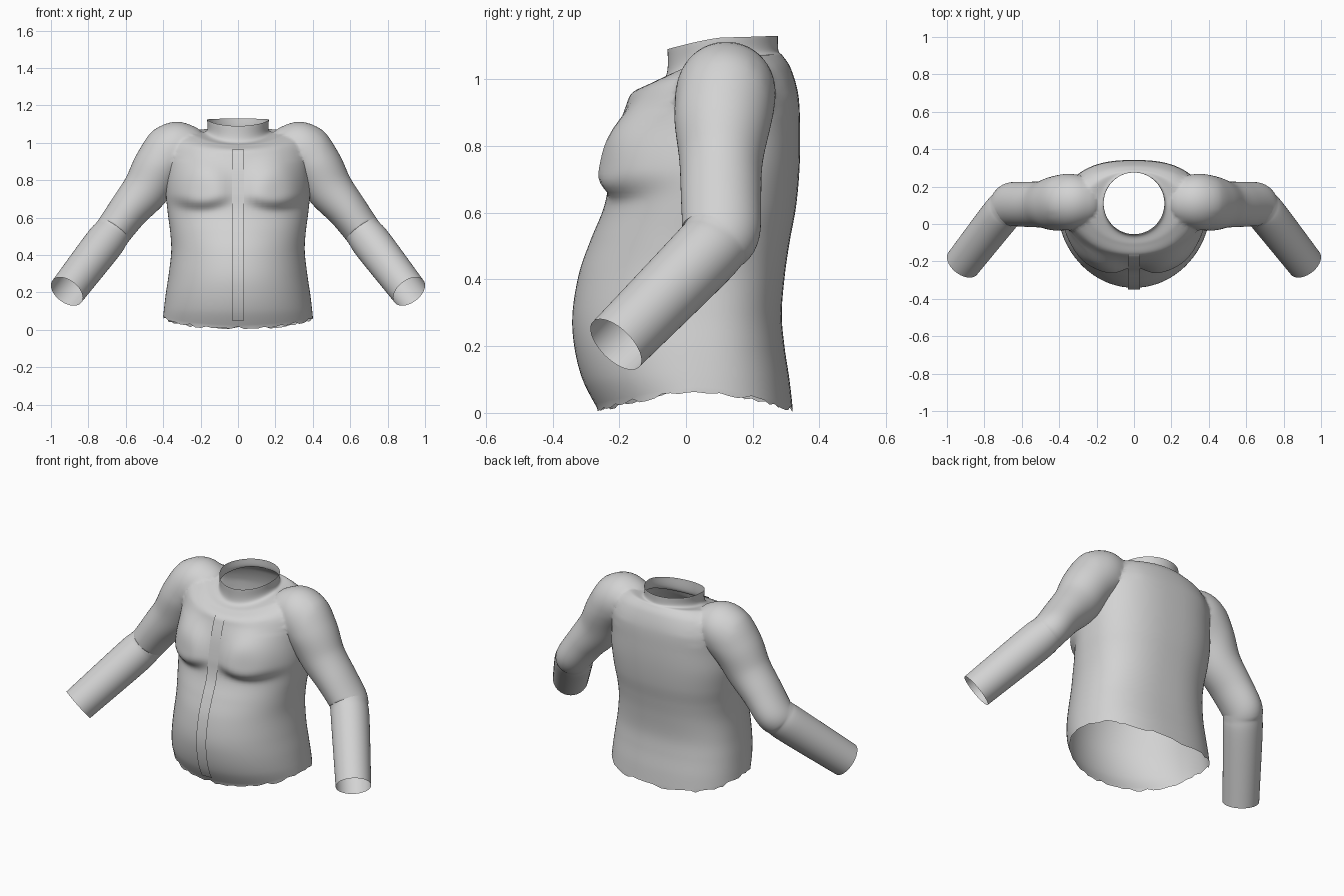
import bpy
import bmesh
import math
import random
from mathutils import Vector

random.seed(4)
cube = bpy.data.objects.get("Cube")
if cube:
    bpy.data.objects.remove(cube, do_unlink=True)

SIDES = 72
GREY = (0.65, 0.65, 0.65, 1)
fabric = bpy.data.materials.new("grey_fabric")
fabric.use_nodes = True
fabric.diffuse_color = GREY
fabric.node_tree.nodes["Principled BSDF"].inputs["Base Color"].default_value = GREY


def resample(rows, steps):
    """Smooth curve through rows of numbers."""
    out = []
    last = len(rows) - 1
    for i in range(last):
        quad = [rows[max(i - 1, 0)], rows[i], rows[i + 1], rows[min(i + 2, last)]]
        for s in range(steps):
            t = s / steps
            out.append([b + t * ((c - a) + t * ((2 * a - 5 * b + 4 * c - d)
                        + t * (3 * b - a - 3 * c + d))) / 2 for a, b, c, d in zip(*quad)])
    out.append(list(rows[-1]))
    return out


def activate(obj):
    bpy.ops.object.select_all(action="DESELECT")
    obj.select_set(True)
    bpy.context.view_layer.objects.active = obj


def new_object(bm, name):
    mesh = bpy.data.meshes.new(name)
    bm.to_mesh(mesh)
    bm.free()
    mesh.materials.append(fabric)
    obj = bpy.data.objects.new(name, mesh)
    bpy.context.scene.collection.objects.link(obj)
    return obj


def middle(ring):
    return sum(ring, Vector()) / len(ring)


def loft(rings, name):
    """Closed solid through rings of points, with fan caps."""
    bm = bmesh.new()
    loops = [[bm.verts.new(p) for p in ring] for ring in rings]
    for low, high in zip(loops, loops[1:]):
        for k in range(SIDES):
            n = (k + 1) % SIDES
            bm.faces.new((low[k], low[n], high[n], high[k]))
    for loop, ring in ((loops[0], rings[0]), (loops[-1], rings[-1])):
        hub = bm.verts.new(middle(ring))
        for k in range(SIDES):
            bm.faces.new((hub, loop[k], loop[(k + 1) % SIDES]))
    bmesh.ops.recalc_face_normals(bm, faces=bm.faces)
    return new_object(bm, name)


def power(value, exponent):
    return math.copysign(abs(value) ** exponent, value)


def chest(x, z):
    """Forward swell of the chest."""
    dz = z - 0.73
    q = ((abs(x) - 0.2) / 0.15) ** 2 + (dz / (0.17 if dz > 0 else 0.075)) ** 2
    return 0.055 * math.exp(-q * q)


def torso_ring(row):
    zf, zs, zb, half, front, back, mid = row
    round_off = 2 + 0.5 * min(max((1.07 - zb) / 0.12, 0), 1)
    ring = []
    for k in range(SIDES):
        a = math.tau * k / SIDES
        c, s = math.cos(a), math.sin(a)
        n = round_off if s > 0 else 2
        x = half * power(c, 2 / n)
        y = mid + abs(power(s, 2 / n)) * ((back if s > 0 else front) - mid)
        z = zs + ((zb if s > 0 else zf) - zs) * abs(s) ** 1.3
        if s < 0:
            y -= chest(x, z) * min(1, -3 * s)
        ring.append(Vector((x, y, z)))
    return ring


# Torso and collar: height at front, side, back; half width; front, back, middle y
torso_rows = [
    (.012, .07, .012, .4, -.265, .32, .03),
    (.1, .12, .1, .395, -.31, .31, .03),
    (.2, .2, .2, .385, -.335, .295, .03),
    (.3, .3, .3, .37, -.34, .287, .03),
    (.42, .42, .42, .357, -.32, .297, .03),
    (.52, .52, .52, .362, -.285, .312, .03),
    (.62, .62, .62, .375, -.245, .33, .04),
    (.73, .73, .73, .385, -.225, .34, .05),
    (.84, .84, .84, .38, -.205, .342, .06),
    (.92, .94, .95, .375, -.18, .337, .08),
    (.96, 1.03, 1.03, .345, -.16, .315, .1),
    (.985, 1.07, 1.07, .27, -.11, .29, .11),
    (1.01, 1.06, 1.085, .172, -.06, .277, .11),
    (1.09, 1.125, 1.13, .165, -.055, .275, .11),
]
torso_rings = [torso_ring(row) for row in resample(torso_rows, 8)]
for point in torso_rings[0]:
    point.z += random.uniform(-0.012, 0.006)
jacket = loft(torso_rings, "jacket_body")
openings = [middle(torso_rings[0]), middle(torso_rings[-1])]

# Sleeve: centre x, y, z; depth radius; width radius
sleeve_rows = [
    (.2, .12, .96, .1, .08),
    (.27, .12, .98, .13, .12),
    (.34, .12, .965, .15, .15),
    (.42, .11, .875, .145, .138),
    (.49, .105, .755, .125, .125),
    (.58, .105, .645, .12, .108),
    (.655, .105, .545, .117, .1),
    (.68, .085, .51, .107, .1),
    (.727, .03, .449, .105, .105),
    (.915, -.21, .205, .097, .097),
]


def sleeve_rings(side):
    rows = resample(sleeve_rows, 6)
    centres = [Vector(r[:3]) for r in rows]
    rings = []
    for i, row in enumerate(rows):
        t = (centres[min(i + 1, len(rows) - 1)] - centres[max(i - 1, 0)]).normalized()
        u = Vector((0, 1, 0))
        u = (u - t * t.dot(u)).normalized()
        v = t.cross(u)
        ring = []
        for k in range(SIDES):
            a = math.tau * k / SIDES
            p = centres[i] + u * row[3] * math.cos(a) + v * row[4] * math.sin(a)
            ring.append(Vector((p.x * side, p.y, p.z)))
        rings.append(ring)
    return rings


# Merge both sleeves into the body
for side, label in ((1, "left"), (-1, "right")):
    rings = sleeve_rings(side)
    openings.append(middle(rings[-1]))
    sleeve = loft(rings, label + "_sleeve")
    activate(jacket)
    union = jacket.modifiers.new("join_sleeve", "BOOLEAN")
    union.operation = "UNION"
    union.solver = "EXACT"
    union.object = sleeve
    bpy.ops.object.modifier_apply(modifier=union.name)
    bpy.data.objects.remove(sleeve, do_unlink=True)

# Open the hem, collar and cuffs, and soften the shoulder seams
bm = bmesh.new()
bm.from_mesh(jacket.data)
hubs = [v for v in bm.verts if any((v.co - o).length < 0.001 for o in openings)]
bmesh.ops.delete(bm, geom=hubs, context="VERTS")
bmesh.ops.remove_doubles(bm, verts=bm.verts, dist=0.0015)
shoulder = [v for v in bm.verts if 0.23 < abs(v.co.x) < 0.44 and v.co.z > 0.9]
for _ in range(5):
    bmesh.ops.smooth_vert(bm, verts=shoulder, factor=0.5,
                          use_axis_x=True, use_axis_y=True, use_axis_z=True)
bm.to_mesh(jacket.data)
bm.free()
activate(jacket)
bpy.ops.object.shade_smooth_by_angle(angle=math.radians(45))

# Front placket strip
bm = bmesh.new()
previous = None
for ring in torso_rings:
    p = ring[SIDES * 3 // 4]
    if 0.04 < p.z < 0.965:
        pair = [bm.verts.new((x, p.y - 0.009, p.z)) for x in (-0.033, 0.033)]
        if previous:
            bm.faces.new((previous[0], previous[1], pair[1], pair[0]))
        previous = pair
placket = new_object(bm, "front_placket")
activate(placket)
bpy.ops.object.shade_smooth_by_angle(angle=math.radians(45))
